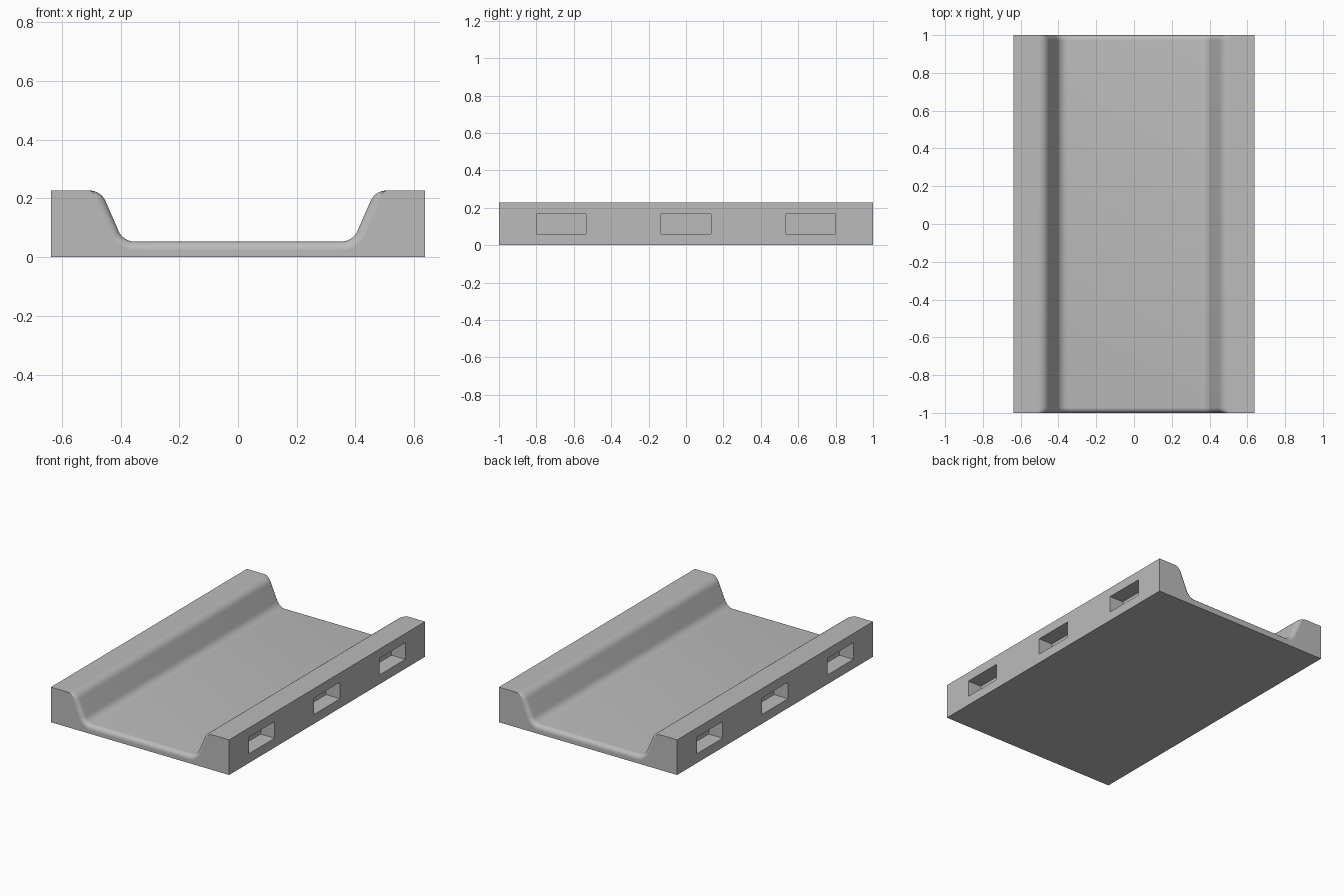
import bpy, bmesh, math
from mathutils import Vector

if "Cube" in bpy.data.objects:
    bpy.data.objects.remove(bpy.data.objects["Cube"])

HALF_W, HALF_L, TOP, FLOOR = 0.637, 1.0, 0.227, 0.053
R, END_R = 0.06, 0.028          # channel blends, end rounding
ARC, STEPS = 8, 6

grey = bpy.data.materials.new("plain grey")
grey.use_nodes = True
colour = (0.5, 0.5, 0.5, 1)
grey.diffuse_color = colour
grey.node_tree.nodes["Principled BSDF"].inputs["Base Color"].default_value = colour


def channel_half():
    """Points (x, z), outward normal and end-rounding weight, floor to top."""
    foot, rim = Vector((0.391, FLOOR)), Vector((0.467, TOP))
    turn = math.atan2(rim.y - foot.y, rim.x - foot.x)
    t = R * math.tan(turn / 2)
    pts = []
    for i in range(ARC + 1):                       # concave blend
        a = turn * i / ARC
        n = Vector((-math.sin(a), math.cos(a)))
        pts.append((Vector((foot.x - t, FLOOR + R)) - n * R, n, 1.0))
    for i in range(ARC + 1):                       # convex blend
        a = turn * (1 - i / ARC)
        n = Vector((-math.sin(a), math.cos(a)))
        pts.append((Vector((rim.x + t, TOP - R)) + n * R, n, 1 - i / ARC))
    pts.append((Vector((HALF_W, TOP)), Vector((0, 1)), 0.0))
    return pts


half = channel_half()
flip = Vector((-1, 1))
profile = [(p * flip, n * flip, w) for p, n, w in reversed(half)] + half

# Stations along the length: (y, drop of the channel surface)
stations = []
for i in range(STEPS + 1):
    a = math.pi / 2 * i / STEPS
    stations.append((HALF_L - END_R + END_R * math.sin(a), END_R * (1 - math.cos(a))))
stations = [(-y, d) for y, d in reversed(stations)] + stations

# Channelled tray body
bm = bmesh.new()
rings = []
for y, drop in stations:
    ring = []
    for p, n, w in profile:
        q = p - n * drop * w
        ring.append(bm.verts.new((q.x, y, q.y)))
    ring += [bm.verts.new((s * HALF_W, y, 0)) for s in (1, -1)]
    rings.append(ring)
count = len(rings[0])
for a, b in zip(rings, rings[1:]):
    for i in range(count):
        j = (i + 1) % count
        face = bm.faces.new((a[i], a[j], b[j], b[i]))
        face.smooth = i < len(profile) - 1
bm.faces.new(rings[0])
bm.faces.new(rings[-1])
bmesh.ops.recalc_face_normals(bm, faces=bm.faces)
mesh = bpy.data.meshes.new("tray_body")
bm.to_mesh(mesh)
bm.free()
mesh.materials.append(grey)
tray = bpy.data.objects.new("tray_body", mesh)
bpy.context.collection.objects.link(tray)

# Three blind rectangular pockets in each long side
DEPTH, POCKET_L, Z0, Z1 = 0.1, 0.265, 0.06, 0.167
bm = bmesh.new()
for side in (1, -1):
    for y in (-0.667, 0, 0.667):
        box = bmesh.ops.create_cube(bm, size=1)["verts"]
        bmesh.ops.scale(bm, verts=box, vec=(DEPTH * 2, POCKET_L, Z1 - Z0))
        bmesh.ops.translate(bm, verts=box, vec=(side * HALF_W, y, (Z0 + Z1) / 2))
mesh = bpy.data.meshes.new("pocket_cutter")
bm.to_mesh(mesh)
bm.free()
mesh.materials.append(grey)
cutter = bpy.data.objects.new("pocket_cutter", mesh)
bpy.context.collection.objects.link(cutter)
cutter.hide_render = True

cut = tray.modifiers.new("side pockets", "BOOLEAN")
cut.operation, cut.solver, cut.object = "DIFFERENCE", "EXACT", cutter
bpy.context.view_layer.objects.active = tray
tray.select_set(True)
bpy.ops.object.modifier_apply(modifier=cut.name)
bpy.data.objects.remove(cutter)
